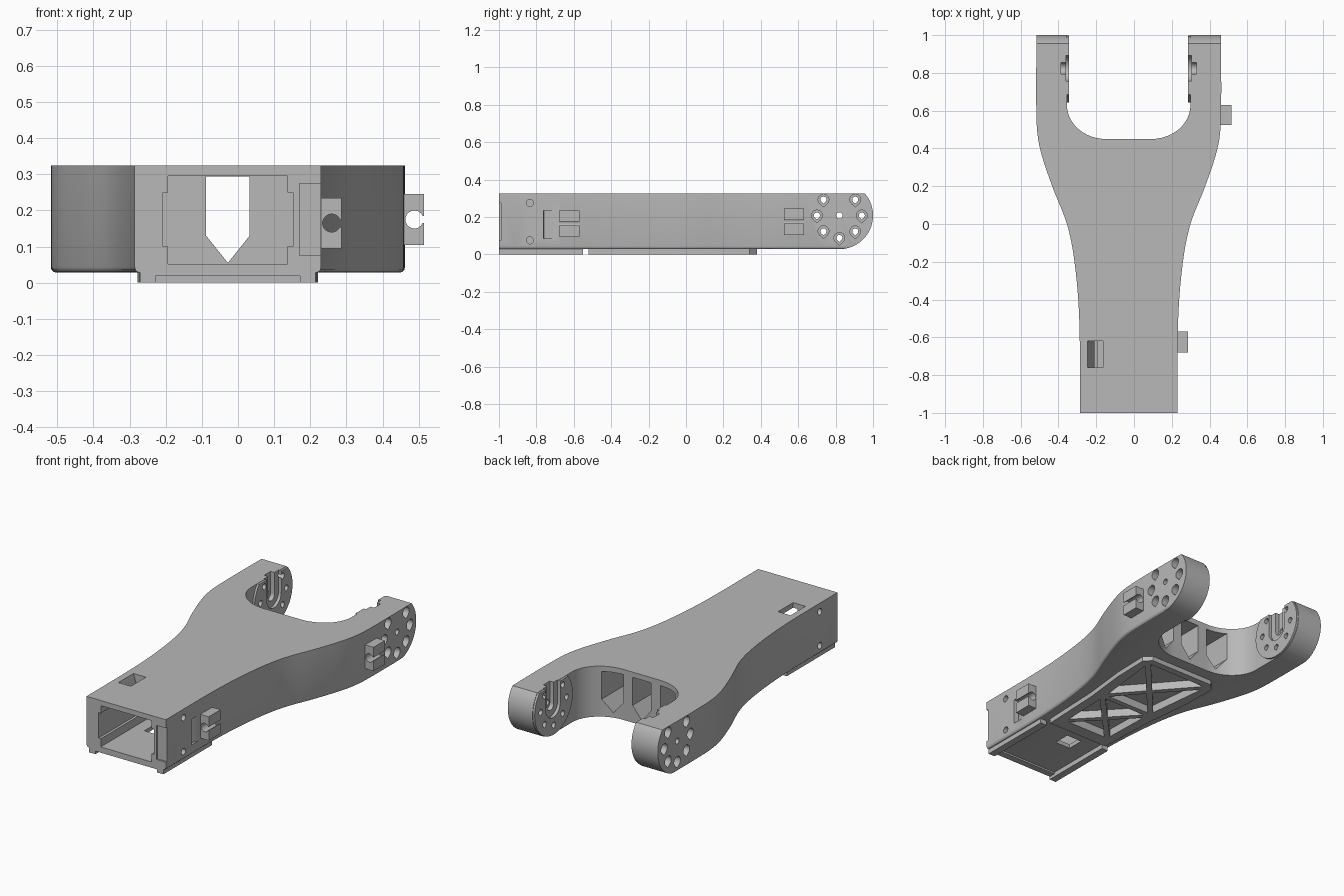
import bpy, bmesh, math
from mathutils import Vector

if "Cube" in bpy.data.objects:
    bpy.data.objects.remove(bpy.data.objects["Cube"], do_unlink=True)

CX, LOW, TOP = -0.028, 0.028, 0.325
PIVOT, R = (0.82, 0.208), 0.18

grey = bpy.data.materials.new("plain grey")
grey.use_nodes = True
grey.diffuse_color = (0.48, 0.48, 0.48, 1)
grey.node_tree.nodes["Principled BSDF"].inputs["Base Color"].default_value = grey.diffuse_color


def prism(bm, pts, axis, a, b):
    """Extrude a 2D outline along an axis from a to b."""
    place = {"x": lambda p, d: (d, p[0], p[1]),
             "y": lambda p, d: (p[0], d, p[1]),
             "z": lambda p, d: (p[0], p[1], d)}[axis]
    lo, hi = ([bm.verts.new(place(p, d)) for p in pts] for d in (a, b))
    bm.faces.new(lo)
    bm.faces.new(hi)
    for i in range(len(pts)):
        j = (i + 1) % len(pts)
        bm.faces.new((lo[i], lo[j], hi[j], hi[i]))


def make(name, *prisms):
    bm = bmesh.new()
    for p in prisms:
        prism(bm, *p)
    bmesh.ops.recalc_face_normals(bm, faces=bm.faces[:])
    me = bpy.data.meshes.new(name)
    bm.to_mesh(me)
    bm.free()
    me.materials.append(grey)
    ob = bpy.data.objects.new(name, me)
    bpy.context.collection.objects.link(ob)
    return ob


def combine(target, op, *prisms):
    """Boolean the target with a temporary solid."""
    tool = make("cutter", *prisms)
    mod = target.modifiers.new("bool", "BOOLEAN")
    mod.operation, mod.object, mod.solver = op, tool, "EXACT"
    deps = bpy.context.evaluated_depsgraph_get()
    me = bpy.data.meshes.new_from_object(target.evaluated_get(deps))
    target.modifiers.clear()
    target.data = me
    bpy.data.objects.remove(tool, do_unlink=True)


def rect(a0, b0, a1, b1):
    return [(a0, b0), (a1, b0), (a1, b1), (a0, b1)]


def arc(c, r, start, end, n, ry=None):
    ang = [math.radians(start + (end - start) * i / n) for i in range(n + 1)]
    return [(c[0] + r * math.cos(t), c[1] + (ry or r) * math.sin(t)) for t in ang]


def span(s, a, b):
    """Range across the width, mirrored about the centre line."""
    return sorted((CX + s * a, CX + s * b))


def spline(keys, n=6):
    out = []
    for i in range(len(keys) - 1):
        p0, p1 = keys[max(i - 1, 0)], keys[i]
        p2, p3 = keys[i + 1], keys[min(i + 2, len(keys) - 1)]
        m1 = (p2[1] - p0[1]) / (p2[0] - p0[0])
        m2 = (p3[1] - p1[1]) / (p3[0] - p1[0])
        h = p2[0] - p1[0]
        for k in range(n):
            t = k / n
            w = ((2*t**3 - 3*t**2 + 1) * p1[1] + (t**3 - 2*t**2 + t) * h * m1
                 + (3*t**2 - 2*t**3) * p2[1] + (t**3 - t**2) * h * m2)
            out.append((w, p1[0] + t * h))
    return out + [(keys[-1][1], keys[-1][0])]


# Forked body: plan outline, softened lower edge, round arm ends
flank = spline([(-1, .258), (-.5, .262), (-.2, .287), (0, .327), (.2, .405),
                (.4, .47), (.55, .488), (1.05, .488)])
throat = [(.327, 1.05)] + arc((.12, .63), .207, 0, -90, 12, .18)
half = flank + throat
outline = [(CX + x, y) for x, y in half] + [(CX - x, y) for x, y in reversed(half)]
body = make("fork_body", (outline, "z", LOW, TOP))
outer = {(round(CX + s * x, 4), round(y, 4)) for x, y in flank for s in (-1, 1)}
bm = bmesh.new()
bm.from_mesh(body.data)
edges = [e for e in bm.edges
         if all(v.co.z < .1 and (round(v.co.x, 4), round(v.co.y, 4)) in outer for v in e.verts)
         and e.verts[0].co.x * e.verts[1].co.x > 0]
bmesh.ops.bevel(bm, geom=edges, offset=.015, segments=3, profile=.5, affect="EDGES")
bm.to_mesh(body.data)
bm.free()
tip = math.degrees(math.asin((TOP - PIVOT[1]) / R))
side = [(-1, TOP + .1), (-1, LOW - .1), (.6, LOW - .1), (.6, LOW - .01), (.81, LOW - .002)] \
    + arc(PIVOT, R, -90, tip, 24) + [(PIVOT[0] + R * math.cos(math.radians(tip)), TOP + .1)]
combine(body, "INTERSECT", (side, "x", -1, 1))

# Raised pivot pads inside the arms
pad = arc(PIVOT, R - .003, 180 - tip, 360 + tip, 40)
pad = [(y, min(z, TOP - .001)) for y, z in pad]
combine(body, "UNION", *[(pad, "x", *span(s, .315, .36)) for s in (-1, 1)])

# Stepped channels in the pads, open at the top
for r, depth in ((.067, .333), (.03, .358)):
    chan = arc((.825, .2), r, 180, 360, 12) + [(.825 + r, .4), (.825 - r, .4)]
    combine(body, "DIFFERENCE", *[(chan, "x", *span(s, .29, depth)) for s in (-1, 1)])


def drop(c, r):
    return arc(c, r, -45, 225, 14) + [(c[0], c[1] - r * 1.35)]


# Screw holes round each pivot, counterbored on the outside
ring = [arc(PIVOT, .12, a, a, 1)[0] for a in range(135, 406, 45)]
centre = arc(PIVOT, .017, 0, 345, 15)
combine(body, "DIFFERENCE", *[(drop(c, .029), "x", *span(s, .4, .52)) for c in ring for s in (-1, 1)])
combine(body, "DIFFERENCE", *[(h, "x", *span(s, .28, .53))
                              for h in [drop(c, .016) for c in ring] + [centre] for s in (-1, 1)])

# Front bay, with wider grooves at its sides
bay = [(-.165, .052), (.165, .052), (.165, .1), (.18, .1), (.18, .25), (.165, .25),
       (.165, .295), (-.165, .295), (-.165, .25), (-.18, .25), (-.18, .1), (-.165, .1)]
combine(body, "DIFFERENCE", ([(CX + x, z) for x, z in bay], "y", -1.1, -.52))


def house(x):
    return [(CX + x, .055), (CX + x + .06, .13), (CX + x + .06, .294),
            (CX + x - .06, .294), (CX + x - .06, .13)]


# Pointed tunnels opening into the throat
combine(body, "DIFFERENCE", (house(0), "y", -.6, .6),
        (house(-.18), "y", -.05, .6), (house(.18), "y", -.05, .6))

# Slot in the roof, clip relief, shallow front groove, side screw holes
combine(body, "DIFFERENCE",
        ([(-.25, .34), (-.165, .34), (-.165, .2), (-.205, .2), (-.245, .32)], "y", -.76, -.62))
combine(body, "DIFFERENCE",
        ([(.26, -.765), (.26, -.68), (.24, -.68), (.2, -.76)], "z", .085, .235))
combine(body, "DIFFERENCE", (rect(.17, .075, .3, .275), "y", -1.05, -.99))
combine(body, "DIFFERENCE", *[(arc((-.835, z), .019, 0, 345, 15), "x", *span(s, .2, .3))
                              for z in (.075, .275) for s in (-1, 1)])

# Cable opening in the floor
combine(body, "DIFFERENCE", (rect(-.12, -.7, -.02, -.6), "z", -.05, .1))

# Raised plate under the body
edge = [(.2, -.52), (.205, -.4), (.215, -.15), (.245, .12), (.25, .34), (.21, .38)]
plate = make("base_plate", ([(CX + x, y) for x, y in edge]
                            + [(CX - x, y) for x, y in reversed(edge)], "z", 0, LOW + .004))


def shrink(tri, d):
    a, b, c = (Vector(p) for p in tri)
    la, lb, lc = (b - c).length, (c - a).length, (a - b).length
    mid = (a * la + b * lb + c * lc) / (la + lb + lc)
    area = abs((b - a).cross(c - a)) / 2
    k = 1 - d * (la + lb + lc) / (2 * area)
    return [tuple(mid + (p - mid) * k) for p in (a, b, c)]


# Crossed struts left between triangular pockets
pockets = []
for y0, w0, y1, w1 in ((-.46, .165, -.1, .175), (-.1, .175, .355, .225)):
    yc = y0 + (y1 - y0) * w0 / (w0 + w1)
    corners = [(CX - w0, y0), (CX + w0, y0), (CX + w1, y1), (CX - w1, y1)]
    for i in range(4):
        pockets.append((shrink([corners[i], corners[(i + 1) % 4], (CX, yc)], .016), "z", -.02, .047))
for part in (body, plate):
    combine(part, "DIFFERENCE", *pockets)

# Guide rails below the front bay
parts = [body, plate]
for s, label in ((1, "left"), (-1, "right")):
    a, b = span(s, .2, .243)
    parts.append(make(label + "_guide_rail", (rect(a, -1, b, -.55), "z", 0, LOW + .004)))
parts.append(make("front_sill", (rect(CX - .2, -1, CX + .2, -.96), "z", .018, LOW + .004)))


# Snap clips on one side: a block with a round bite open outward
def clip(name, x0, x1, y0, y1, z0, z1):
    zc, xc, r = (z0 + z1) / 2, x1 - .027, .025
    bite = arc((xc, zc), r, 24, 336, 18)
    prof = [(x0, z0), (x1, z0), (x1, bite[-1][1])] + bite[::-1] + [(x1, bite[0][1]), (x1, z1), (x0, z1)]
    parts.append(make(name, (prof, "y", y0, y1)))


clip("front_clip", .222, .286, -.68, -.57, .095, .235)
clip("arm_clip", .45, .515, .525, .63, .105, .245)

for ob in parts:
    bpy.ops.object.select_all(action="DESELECT")
    ob.select_set(True)
    bpy.context.view_layer.objects.active = ob
    bpy.ops.object.shade_smooth_by_angle(angle=math.radians(30))
